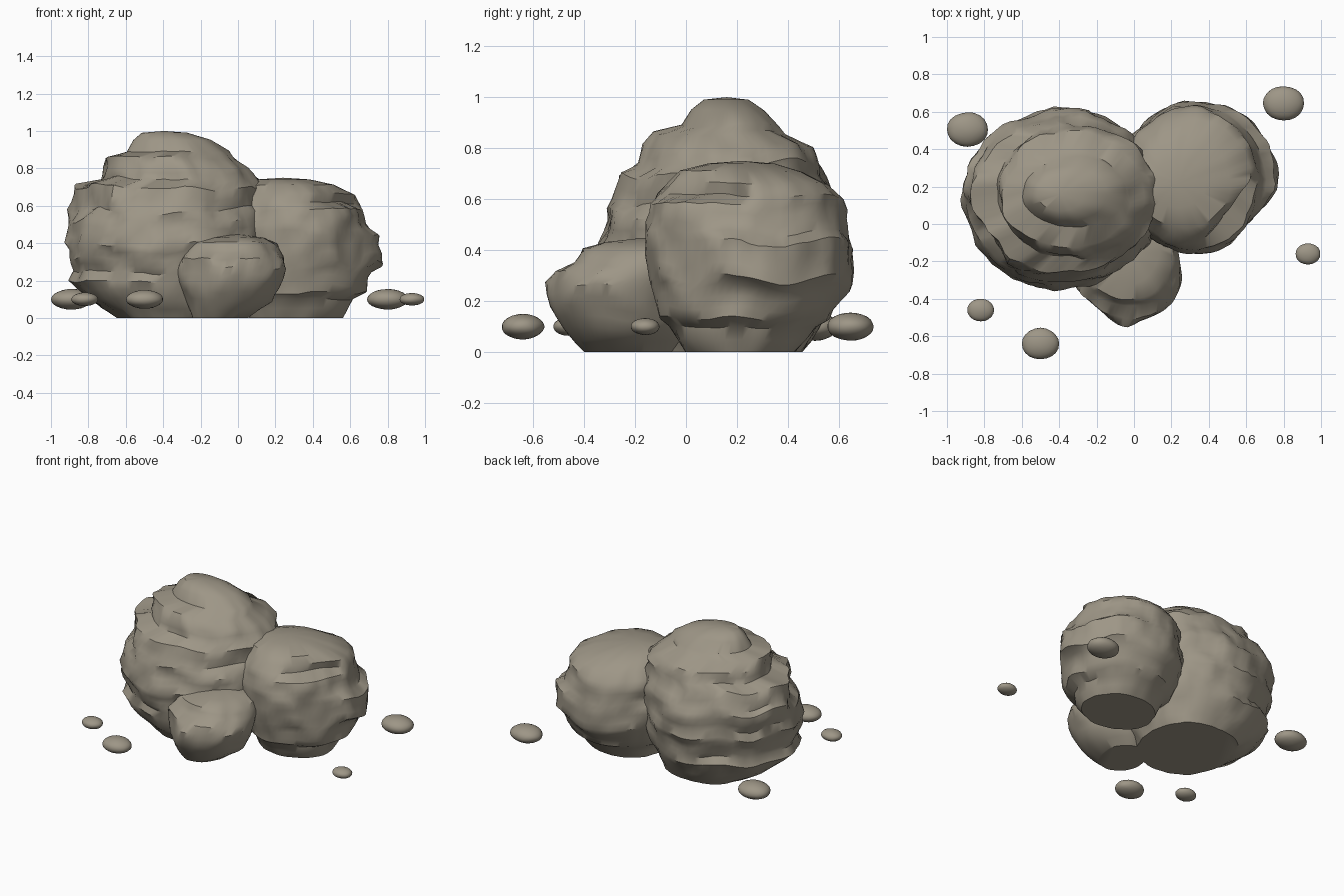
import bpy
import bmesh
import math
from mathutils import Vector, noise

default_cube = bpy.data.objects.get("Cube")
if default_cube:
    bpy.data.objects.remove(default_cube, do_unlink=True)

# Single weathered stone colour
stone = bpy.data.materials.new("warm grey stone")
stone.use_nodes = True
stone_colour = (0.34, 0.305, 0.24, 1)
stone.diffuse_color = stone_colour
shader = next(n for n in stone.node_tree.nodes if n.type == "BSDF_PRINCIPLED")
shader.inputs["Base Color"].default_value = stone_colour
shader.inputs["Roughness"].default_value = 0.9

SEGMENTS = 72


def finish(name, bm, sharp_angle):
    """Turn a bmesh into a shaded stone object."""
    bmesh.ops.recalc_face_normals(bm, faces=bm.faces)
    mesh = bpy.data.meshes.new(name)
    bm.to_mesh(mesh)
    bm.free()
    mesh.materials.append(stone)
    obj = bpy.data.objects.new(name, mesh)
    bpy.context.collection.objects.link(obj)
    bpy.ops.object.select_all(action="DESELECT")
    obj.select_set(True)
    bpy.context.view_layer.objects.active = obj
    bpy.ops.object.shade_smooth_by_angle(angle=math.radians(sharp_angle))


def densify(levels, spacing=0.04):
    """Insert even intermediate levels between the main strata."""
    result = []
    for low, high in zip(levels, levels[1:]):
        steps = max(1, round((high[0] - low[0]) / spacing))
        for step in range(steps):
            t = step / steps
            result.append([a + (b - a) * t for a, b in zip(low, high)])
    result.append(list(levels[-1]))
    return result


def split_back(point, facets):
    """Press a point onto split faces of (direction, start height, distance)."""
    for degrees, start, distance in facets:
        angle = math.radians(degrees)
        normal = Vector((math.cos(angle), math.sin(angle), 0))
        excess = point.dot(normal) - distance
        if point.z >= start and excess > 0:
            point = point - normal * excess
    return point


def weathered(point, centre, height, offset):
    """Roughen one point into irregular horizontal layers."""
    arm = Vector((point.x - centre.x, point.y - centre.y, 0))
    broad = noise.noise(point * 3 + offset)
    layered = noise.noise(Vector((point.x * 5, point.y * 5, point.z * 14)) + offset)
    chips = noise.noise(Vector((point.x * 13, point.y * 13, point.z * 9)) - offset)
    moved = point + arm * (0.03 * broad + 0.05 * layered + 0.04 * chips)
    fade = math.sin(math.pi * min(1, point.z / height))
    tilt = noise.noise(Vector((point.x * 4, point.y * 4, point.z)) + offset)
    moved.z += fade * (0.045 * tilt + 0.015 * chips)
    return moved


def boulder(name, levels, facets, height, offset):
    """Loft levels of (z, left x, right x, front y, back y) into a boulder."""
    bm = bmesh.new()
    loops = []
    for z, x_low, x_high, y_low, y_high in densify(levels):
        centre = Vector(((x_low + x_high) / 2, (y_low + y_high) / 2, z))
        loop = []
        for i in range(SEGMENTS):
            angle = math.tau * i / SEGMENTS
            reach = Vector((math.cos(angle) * (x_high - x_low) / 2,
                            math.sin(angle) * (y_high - y_low) / 2, 0))
            point = split_back(centre + reach, facets)
            loop.append(bm.verts.new(weathered(point, centre, height, offset)))
        loops.append(loop)
    for lower, upper in zip(loops, loops[1:]):
        for i in range(SEGMENTS):
            j = (i + 1) % SEGMENTS
            bm.faces.new((lower[i], lower[j], upper[j], upper[i]))
    # Flat underside and gently domed crown
    bm.faces.new(loops[0][::-1])
    crown = bm.verts.new((centre.x, centre.y, height))
    for i in range(SEGMENTS):
        bm.faces.new((loops[-1][i], loops[-1][(i + 1) % SEGMENTS], crown))
    finish(name, bm, 38)


# Tall boulder with a knob on top and a stepped front corner
boulder("tall_boulder", [
    (0, -.65, -.01, -.2, .47),
    (.1, -.8, .05, -.28, .53),
    (.2, -.89, .1, -.32, .58),
    (.25, -.87, .11, -.31, .58),
    (.4, -.91, .15, -.35, .61),
    (.45, -.9, .15, -.33, .61),
    (.57, -.92, .13, -.31, .61),
    (.6, -.88, .12, -.28, .6),
    (.7, -.87, .12, -.25, .54),
    (.74, -.74, .11, -.18, .53),
    (.81, -.72, .05, -.16, .5),
    (.86, -.71, -.02, -.12, .39),
    (.89, -.6, -.05, -.02, .36),
    (.95, -.57, -.14, .02, .31),
    (.99, -.52, -.27, .07, .25),
], [(215, .55, .66), (215, .73, .54)], 1, Vector((2, 7, 1)))

# Broad boulder behind on the model's left, with a split front corner
boulder("broad_boulder", [
    (0, .06, .56, 0, .43),
    (.1, .02, .61, -.06, .51),
    (.13, -.02, .67, -.1, .56),
    (.25, -.06, .71, -.13, .64),
    (.28, -.07, .76, -.14, .66),
    (.42, -.08, .76, -.15, .65),
    (.46, -.07, .7, -.15, .63),
    (.57, -.06, .66, -.14, .62),
    (.61, -.05, .65, -.11, .6),
    (.66, -.02, .62, -.07, .56),
    (.71, .02, .51, -.02, .46),
    (.74, .1, .38, .09, .35),
], [(-40, 0, .465), (-37, .59, .35)], .75, Vector((5, 3, 9)))

# Small boulder leaning against the front
boulder("front_boulder", [
    (0, -.24, .05, -.4, -.05),
    (.09, -.28, .18, -.48, 0),
    (.17, -.32, .22, -.53, .02),
    (.26, -.33, .26, -.55, .03),
    (.3, -.32, .25, -.5, .04),
    (.34, -.3, .24, -.44, .05),
    (.4, -.27, .21, -.4, .06),
    (.43, -.18, .14, -.32, .02),
], [(230, 0, .465), (-64, 0, .48)], .45, Vector((8, 1, 4)))

# Loose flattened pebbles: name, x, y, width radius
pebbles = [
    ("back_right_pebble", -.89, .505, .11),
    ("back_left_pebble", .8, .645, .11),
    ("side_left_pebble", .93, -.16, .067),
    ("front_right_pebble", -.82, -.46, .072),
    ("front_pebble", -.5, -.64, .1),
]
for name, x, y, radius in pebbles:
    bm = bmesh.new()
    bmesh.ops.create_icosphere(bm, subdivisions=3, radius=1)
    for vert in bm.verts:
        vert.co *= 1 + 0.03 * noise.noise(vert.co * 1.5 + Vector((x, y, 0)) * 9)
        vert.co = Vector((x + vert.co.x * radius,
                          y + vert.co.y * radius * 0.84,
                          0.1 + vert.co.z * radius * 0.5))
    finish(name, bm, 60)
